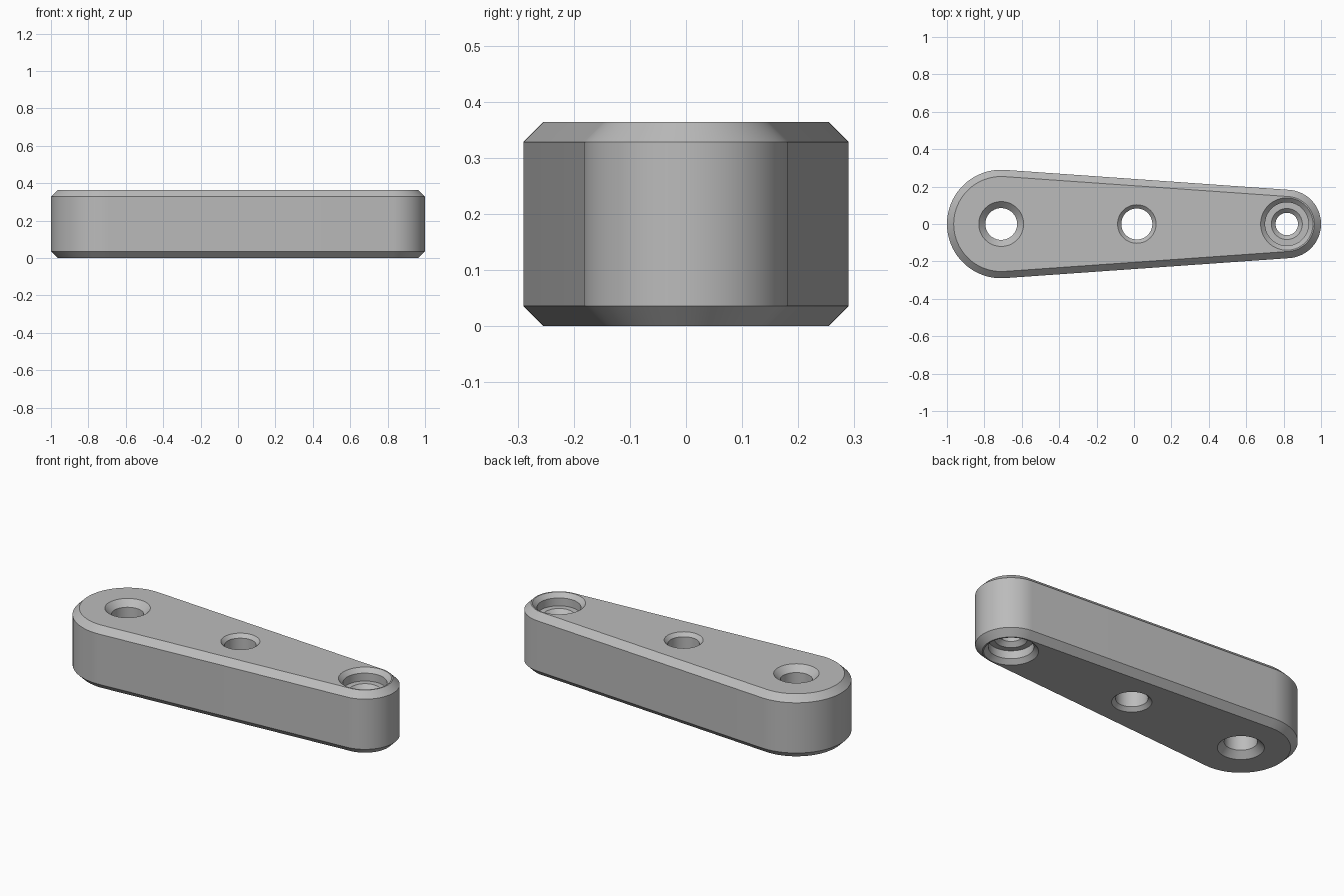
import bpy
import bmesh
from math import acos, cos, sin, pi, radians

if "Cube" in bpy.data.objects:
    bpy.data.objects.remove(bpy.data.objects["Cube"], do_unlink=True)

HEIGHT, BEVEL = 0.364, 0.036
BIG_X, BIG_R = -0.71, 0.29
SMALL_X, SMALL_R = 0.817, 0.183
MID_X = 0.015

steel = bpy.data.materials.new("plain grey")
steel.use_nodes = True
grey = (0.5, 0.5, 0.5, 1)
steel.diffuse_color = grey
steel.node_tree.nodes["Principled BSDF"].inputs["Base Color"].default_value = grey


def loft(name, rings):
    """Join rings of points into a closed solid."""
    bm = bmesh.new()
    loops = [[bm.verts.new(p) for p in ring] for ring in rings]
    n = len(loops[0])
    for a, b in zip(loops, loops[1:]):
        for i in range(n):
            j = (i + 1) % n
            bm.faces.new((a[i], a[j], b[j], b[i]))
    bm.faces.new(loops[0][::-1])
    bm.faces.new(loops[-1])
    bmesh.ops.recalc_face_normals(bm, faces=bm.faces)
    mesh = bpy.data.meshes.new(name)
    bm.to_mesh(mesh)
    bm.free()
    mesh.materials.append(steel)
    obj = bpy.data.objects.new(name, mesh)
    bpy.context.collection.objects.link(obj)
    return obj


def tapered_outline(inset, z, steps=48):
    """Two round ends joined by their tangent lines."""
    t = acos((BIG_R - SMALL_R) / (SMALL_X - BIG_X))
    ring = []
    for cx, r, start, end in ((SMALL_X, SMALL_R, -t, t),
                              (BIG_X, BIG_R, t, 2 * pi - t)):
        for i in range(steps + 1):
            a = start + (end - start) * i / steps
            ring.append((cx + (r - inset) * cos(a), (r - inset) * sin(a), z))
    return ring


def hole_cutter(name, x, half_profile, steps=64):
    """Turned cutter from (radius, depth) pairs, mirrored top to bottom."""
    profile = [(r, HEIGHT - d) for r, d in half_profile]
    profile += [(r, d) for r, d in reversed(half_profile)]
    return loft(name, [[(x + r * cos(2 * pi * i / steps),
                         r * sin(2 * pi * i / steps), z)
                        for i in range(steps)] for r, z in profile])


# Chamfered tapered arm
arm = loft("tapered_arm", [tapered_outline(BEVEL, 0),
                           tapered_outline(0, BEVEL),
                           tapered_outline(0, HEIGHT - BEVEL),
                           tapered_outline(BEVEL, HEIGHT)])

# Countersunk holes, and a stepped hole at the narrow end
OVER = 0.02
cutters = [
    hole_cutter("big_end_hole", BIG_X,
                [(0.12 + OVER, -OVER), (0.12, 0), (0.085, 0.035)]),
    hole_cutter("middle_hole", MID_X,
                [(0.103 + OVER, -OVER), (0.103, 0), (0.083, 0.02)]),
    hole_cutter("stepped_hole", SMALL_X,
                [(0.14 + OVER, -OVER), (0.14, 0), (0.116, 0.024),
                 (0.116, 0.07), (0.083, 0.07), (0.06, 0.093)]),
]
for cutter in cutters:
    cutter.hide_render = True
    mod = arm.modifiers.new(cutter.name, 'BOOLEAN')
    mod.operation = 'DIFFERENCE'
    mod.solver = 'EXACT'
    mod.object = cutter

# Bake the holes and drop the cutters
graph = bpy.context.evaluated_depsgraph_get()
baked = bpy.data.meshes.new_from_object(arm.evaluated_get(graph))
arm.modifiers.clear()
arm.data = baked
for cutter in cutters:
    bpy.data.objects.remove(cutter, do_unlink=True)

# Smooth round walls, crisp chamfers
bpy.ops.object.select_all(action='DESELECT')
arm.select_set(True)
bpy.context.view_layer.objects.active = arm
bpy.ops.object.shade_smooth_by_angle(angle=radians(25))
